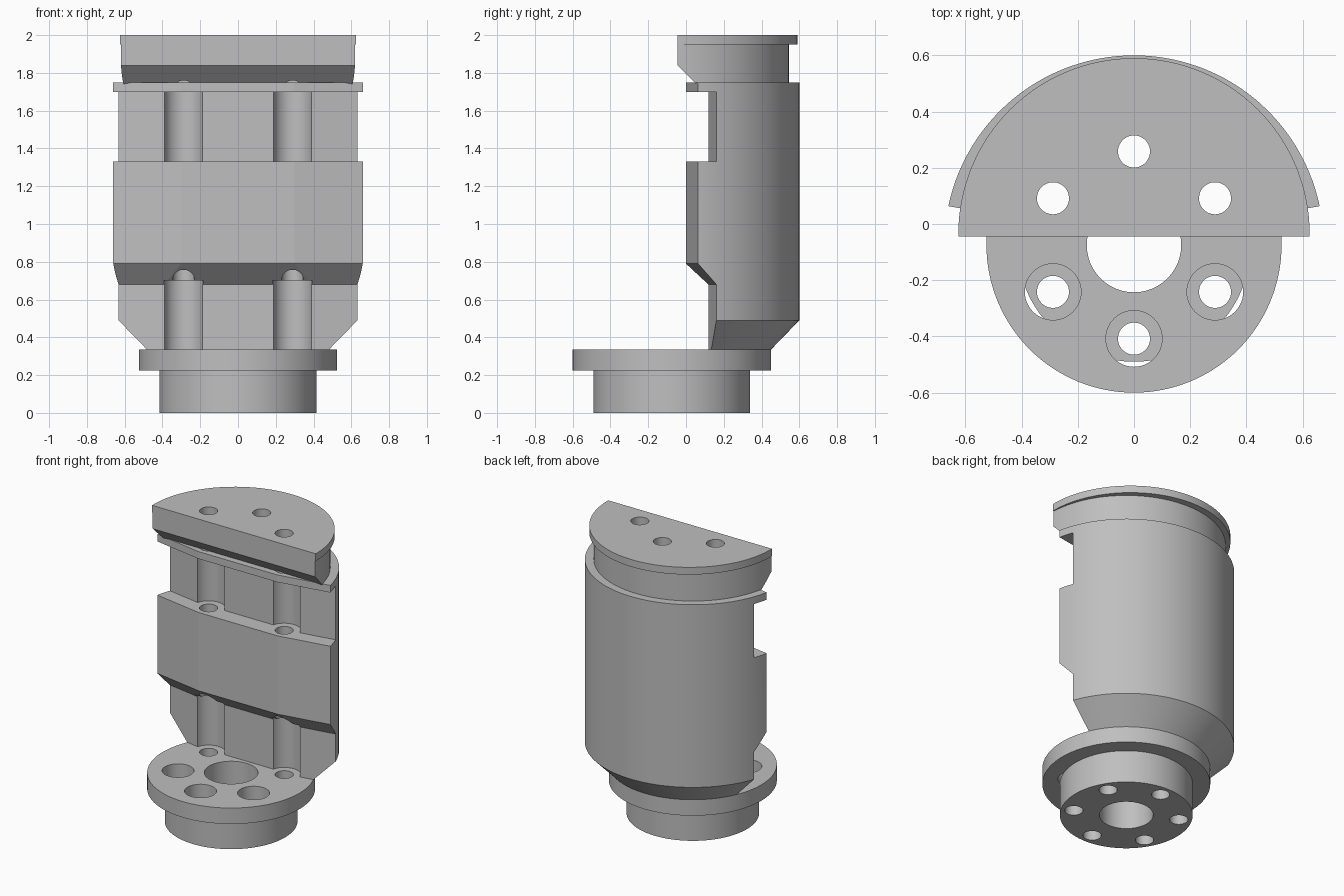
import bpy, bmesh, math

if "Cube" in bpy.data.objects:
    bpy.data.objects.remove(bpy.data.objects["Cube"])

AXIS = -0.075          # y of the main turning axis
SEG = 128
steel = bpy.data.materials.new("light_grey")
steel.diffuse_color = (0.52, 0.52, 0.52, 1)
steel.use_nodes = True
steel.node_tree.nodes["Principled BSDF"].inputs["Base Color"].default_value = steel.diffuse_color


def make(name, bm):
    bmesh.ops.recalc_face_normals(bm, faces=bm.faces)
    me = bpy.data.meshes.new(name)
    bm.to_mesh(me)
    bm.free()
    me.materials.append(steel)
    ob = bpy.data.objects.new(name, me)
    bpy.context.collection.objects.link(ob)
    return ob


def loft(name, rings):
    """Closed solid through a stack of equal-length point rings."""
    bm = bmesh.new()
    vs = [[bm.verts.new(p) for p in r] for r in rings]
    n = len(vs[0])
    for a, b in zip(vs, vs[1:]):
        for i in range(n):
            j = (i + 1) % n
            bm.faces.new((a[i], a[j], b[j], b[i]))
    bm.faces.new(vs[0][::-1])
    bm.faces.new(vs[-1])
    return make(name, bm)


def lathe(name, profile, x=0, y=AXIS, seg=SEG):
    """Turned solid from (radius, z) pairs."""
    return loft(name, [[(x + r * math.cos(2 * math.pi * i / seg),
                         y + r * math.sin(2 * math.pi * i / seg), z)
                        for i in range(seg)] for r, z in profile])


def boolean(ob, tool, op, keep=False):
    m = ob.modifiers.new("cut", 'BOOLEAN')
    m.object, m.operation, m.solver = tool, op, 'EXACT'
    bpy.context.view_layer.objects.active = ob
    bpy.ops.object.modifier_apply(modifier=m.name)
    if not keep:
        bpy.data.objects.remove(tool)


def bore(ob, x, y, r, z0, z1):
    boolean(ob, lathe("bore_cutter", [(r, z0), (r, z1)], x, y, 48), 'DIFFERENCE')


# six bolt positions on a circle
BOLTS = [(0.333 * math.sin(math.radians(a)), AXIS + 0.333 * math.cos(math.radians(a)))
         for a in range(0, 360, 60)]
rear = [p for p in BOLTS if p[1] > 0]
front = [p for p in BOLTS if p[1] < 0]

# hub and flange
hub = lathe("hub", [(0.415, 0), (0.415, 0.225)])
flange = lathe("flange", [(0.525, 0.225), (0.525, 0.335)])
for part in (hub, flange):
    bore(part, 0, AXIS, 0.168, -0.1, 0.6)
for x, y in front:
    bore(flange, x, y, 0.1, 0.1, 0.6)

# half-round body with a faceted, recessed front
body = lathe("body", [(0.525, 0.31), (0.525, 0.335), (0.675, 0.49), (0.675, 1.75)])


def front_ring(z, deep):
    y, b = (0.118, 0.39) if deep else (0.0, 0.3)
    e = y + 0.176 * (1 - b)
    return [(-1, e, z), (-b, y, z), (b, y, z), (1, e, z), (1, 1, z), (-1, 1, z)]


envelope = loft("front_envelope", [front_ring(z, d) for z, d in (
    (0.2, 1), (0.68, 1), (0.79, 0), (1.33, 0), (1.33, 1), (1.70, 1), (1.70, 0), (1.9, 0))])
boolean(body, envelope, 'INTERSECT')

# round grooves giving access to the two front bolts
for x, y in rear:
    if abs(x) > 0.1:
        bore(body, x, y, 0.105, 0.2, 0.70)
        bore(body, x, y, 0.105, 1.33, 1.70)

# top cap: neck with an off-centre lip, flat front and sloped underside
cap = lathe("top_cap", [(0.62, 1.725), (0.62, 1.98)])
boolean(cap, lathe("lip", [(0.625, 1.95), (0.625, 2.0)], y=-0.035), 'UNION')
section = [(-0.045, 2.2), (-0.045, 1.84), (0.075, 1.72), (1, 1.72), (1, 2.2)]
wedge = loft("cap_envelope", [[(x, y, z) for y, z in section] for x in (-1, 1)])
boolean(cap, wedge, 'INTERSECT')
boolean(body, cap, 'UNION')

# bolt holes through everything
for x, y in rear:
    bore(body, x, y, 0.057, -0.1, 2.2)
    bore(flange, x, y, 0.057, -0.1, 2.2)
for x, y in BOLTS:
    bore(hub, x, y, 0.057, -0.1, 2.2)

# smooth curved walls, crisp edges
for ob in (hub, flange, body):
    bpy.ops.object.select_all(action='DESELECT')
    ob.select_set(True)
    bpy.context.view_layer.objects.active = ob
    bpy.ops.object.shade_smooth_by_angle(angle=math.radians(8))
